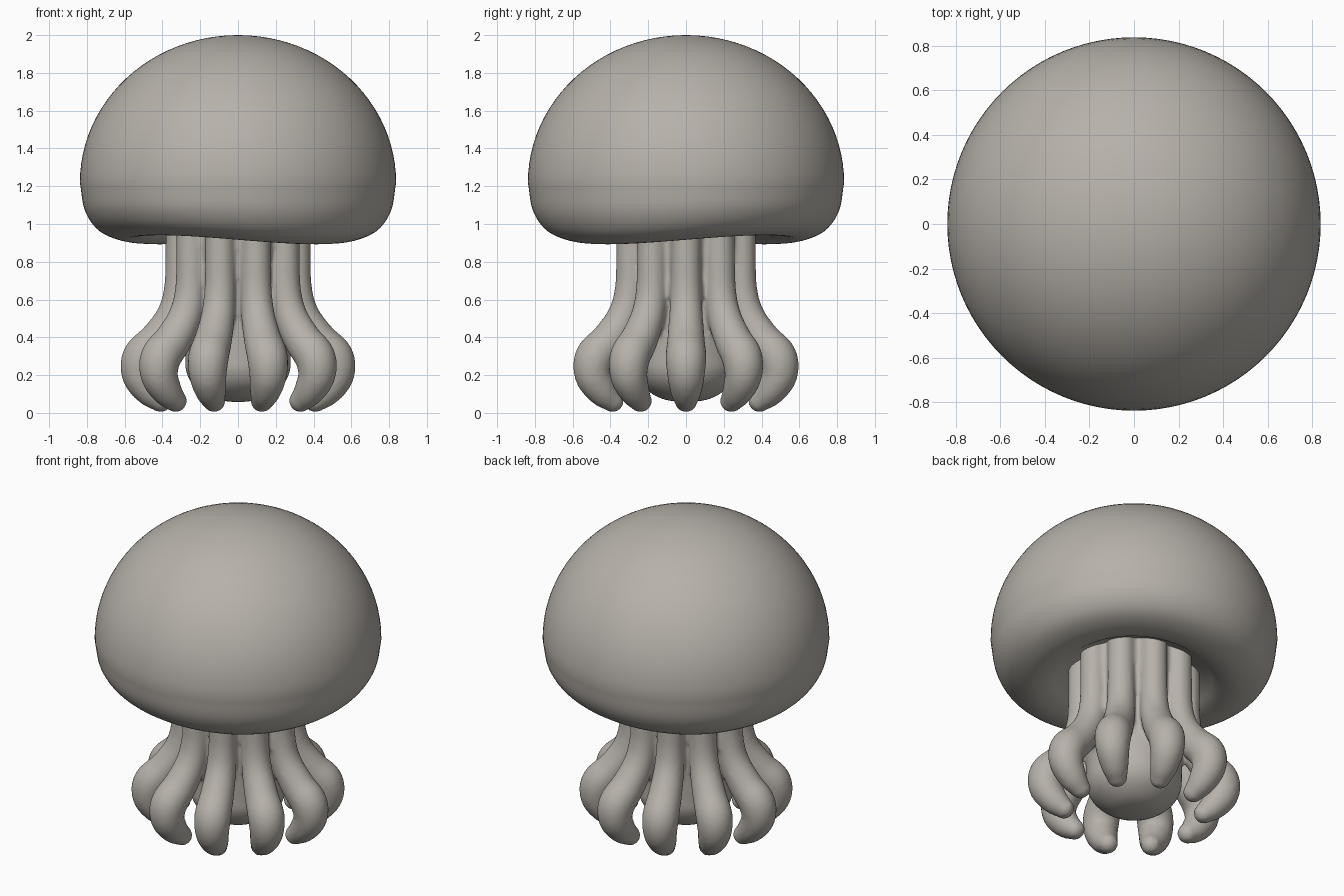
import bpy, bmesh, math
from mathutils import Vector

if "Cube" in bpy.data.objects:
    bpy.data.objects.remove(bpy.data.objects["Cube"])

grey = bpy.data.materials.new("warm grey")
grey.diffuse_color = (0.47, 0.44, 0.40, 1)
grey.use_nodes = True
grey.node_tree.nodes["Principled BSDF"].inputs["Base Color"].default_value = grey.diffuse_color


def spline(pts, steps):
    """Catmull-Rom samples through the given points."""
    p = [Vector(q) for q in pts]
    p = [2 * p[0] - p[1]] + p + [2 * p[-1] - p[-2]]
    out = []
    for i in range(1, len(p) - 2):
        a, b, c, d = p[i - 1:i + 3]
        for k in range(steps):
            t = k / steps
            out.append(0.5 * (2 * b + (c - a) * t + (2 * a - 5 * b + 4 * c - d) * t * t
                              + (3 * b - a - 3 * c + d) * t ** 3))
    return out + [p[-2]]


def loft(bm, rings):
    """Skin a list of point rings and close both ends."""
    vr = [[bm.verts.new(co) for co in r] for r in rings]
    n = len(vr[0])
    for a, b in zip(vr, vr[1:]):
        for i in range(n):
            bm.faces.new((a[i], a[(i + 1) % n], b[(i + 1) % n], b[i]))
    bm.faces.new(vr[0][::-1])
    bm.faces.new(vr[-1])


def lathe(bm, profile, n):
    loft(bm, [[(r * math.cos(i * math.tau / n), r * math.sin(i * math.tau / n), z)
               for i in range(n)] for r, z in profile])


def finish(bm, name):
    bmesh.ops.recalc_face_normals(bm, faces=bm.faces)
    for f in bm.faces:
        f.smooth = True
    me = bpy.data.meshes.new(name)
    bm.to_mesh(me)
    bm.free()
    me.materials.append(grey)
    ob = bpy.data.objects.new(name, me)
    bpy.context.collection.objects.link(ob)
    return ob


# Domed cap: elliptical top, rolled rim and hollow underside
dome = [(0.837 * math.sin(a), 1.22 + 0.78 * math.cos(a))
        for a in [0.004 + i * (math.pi / 2 - 0.004) / 24 for i in range(24)]]
under = [tuple(v) for v in spline([(0.837, 1.22), (0.81, 1.07), (0.735, 0.965), (0.61, 0.918),
                                   (0.50, 0.935), (0.41, 0.99), (0.25, 1.06), (0.005, 1.08)], 5)]
bm = bmesh.new()
lathe(bm, dome + under, 96)
# gentle wave along the rim
for v in bm.verts:
    r = math.hypot(v.co.x, v.co.y)
    w = max(0, min(1, (1.2 - v.co.z) / 0.28)) * min(1, r / 0.5)
    v.co.z += 0.024 * w * math.cos(2 * (math.atan2(v.co.y, v.co.x) - math.radians(45)))
finish(bm, "cap")

# Stem core with a rounded bottom, fused with ten curling tentacles
bm = bmesh.new()
core = spline([(0.005, 0.055), (0.13, 0.075), (0.23, 0.14), (0.275, 0.22), (0.28, 0.32),
               (0.29, 0.6), (0.315, 0.9), (0.315, 1.07)], 4)
lathe(bm, core, 48)

# radial distance, height, thickness along one tentacle
path = spline([(0.305, 1.07, 0.08), (0.305, 0.85, 0.08), (0.31, 0.65, 0.083),
               (0.345, 0.51, 0.09), (0.425, 0.385, 0.10), (0.505, 0.295, 0.108),
               (0.515, 0.20, 0.10), (0.465, 0.115, 0.083), (0.405, 0.06, 0.06)], 5)
end = Vector((path[-1].x - path[-2].x, path[-1].y - path[-2].y)).normalized()
for a in (0.3, 0.6, 0.85, 0.98):  # round tip
    path.append(Vector((0.405 + end.x * 0.055 * a, 0.06 + end.y * 0.055 * a,
                        0.06 * math.sqrt(1 - a * a))))
for k in range(10):
    ang = k * math.tau / 10
    out = Vector((math.cos(ang), math.sin(ang), 0))
    side = Vector((-math.sin(ang), math.cos(ang), 0))
    rings = []
    for i, p in enumerate(path):
        d = path[min(i + 1, len(path) - 1)] - path[max(i - 1, 0)]
        d = Vector((d.x, d.y)).normalized()
        nrm = out * -d.y + Vector((0, 0, d.x))
        c = out * p.x + Vector((0, 0, p.y))
        rings.append([c + (nrm * math.cos(t) + side * math.sin(t)) * p.z
                      for t in [j * math.tau / 20 for j in range(20)]])
    loft(bm, rings)
stem = finish(bm, "stem_and_tentacles")

# blend the joints softly
rm = stem.modifiers.new("blend", 'REMESH')
rm.mode = 'VOXEL'
rm.voxel_size = 0.013
rm.use_smooth_shade = True
sm = stem.modifiers.new("soften", 'SMOOTH')
sm.factor = 0.5
sm.iterations = 8
